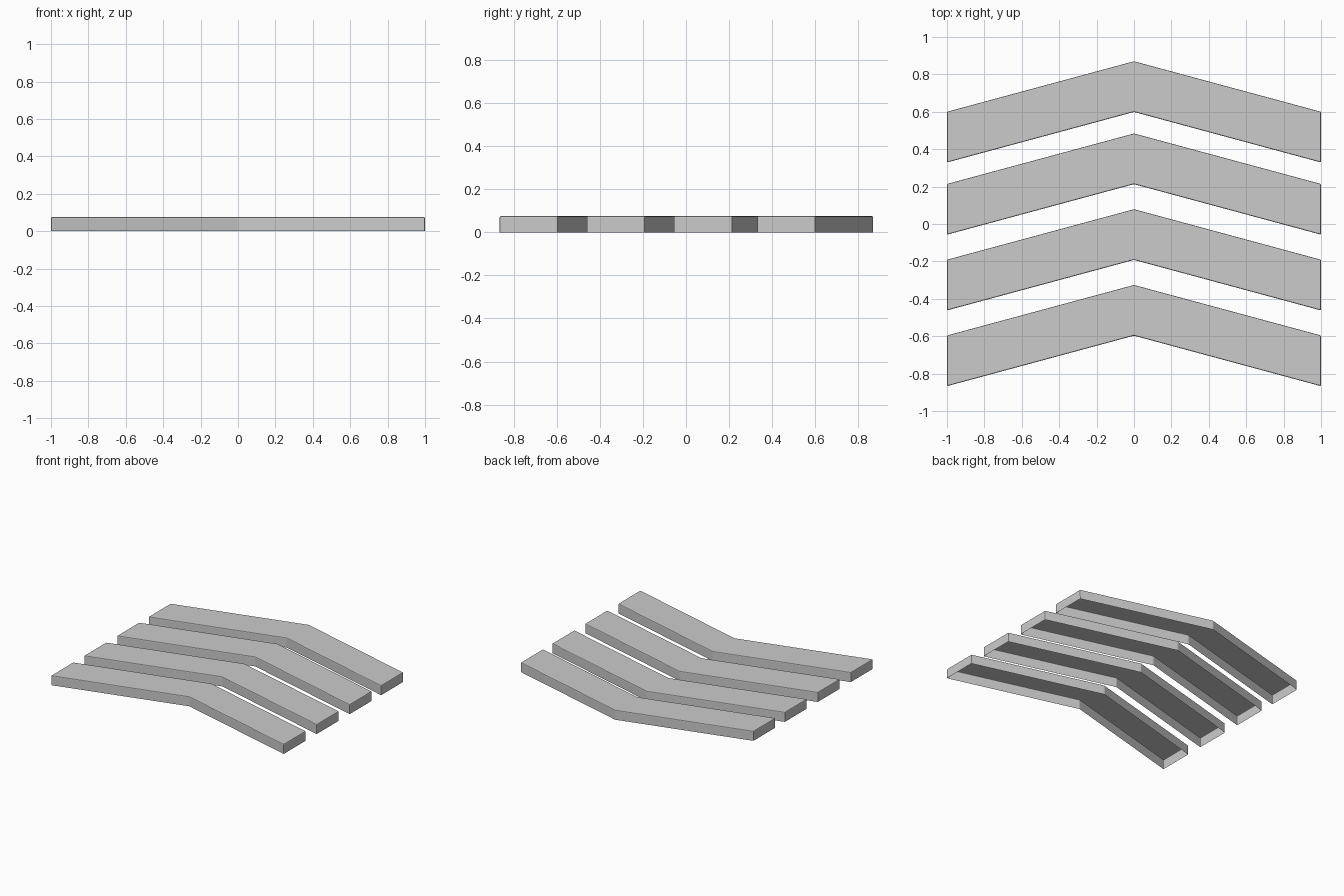
import bpy, bmesh

if "Cube" in bpy.data.objects:
    bpy.data.objects.remove(bpy.data.objects["Cube"])

HEIGHT = 0.075

def chevron(name, apex_y):
    """Shallow V-shaped slat: a hollow shell open underneath, with softened edges."""
    outline = [(-1, -0.27), (0, 0), (1, -0.27), (1, -0.541), (0, -0.271), (-1, -0.541)]
    bm = bmesh.new()
    low = [bm.verts.new((x, y + apex_y, 0)) for x, y in outline]
    high = [bm.verts.new((x, y + apex_y, HEIGHT)) for x, y in outline]
    bm.faces.new(high)
    for i in range(6):
        j = (i + 1) % 6
        bm.faces.new((low[i], low[j], high[j], high[i]))
    bmesh.ops.recalc_face_normals(bm, faces=bm.faces[:])
    top = max(bm.faces, key=lambda f: f.calc_center_median().z)
    if top.normal.z < 0:
        bmesh.ops.reverse_faces(bm, faces=bm.faces[:])
    # soften upright corners and top rim
    edges = [e for e in bm.edges if not e.is_boundary]
    bmesh.ops.bevel(bm, geom=edges, offset=0.006, segments=2, profile=0.5, affect='EDGES')
    mesh = bpy.data.meshes.new(name)
    bm.to_mesh(mesh)
    bm.free()
    obj = bpy.data.objects.new(name, mesh)
    bpy.context.collection.objects.link(obj)
    return obj

# four slats in a row from back to front
for n, apex_y in enumerate((0.87, 0.484, 0.079, -0.326), 1):
    chevron(f"chevron_slat_{n}", apex_y)
